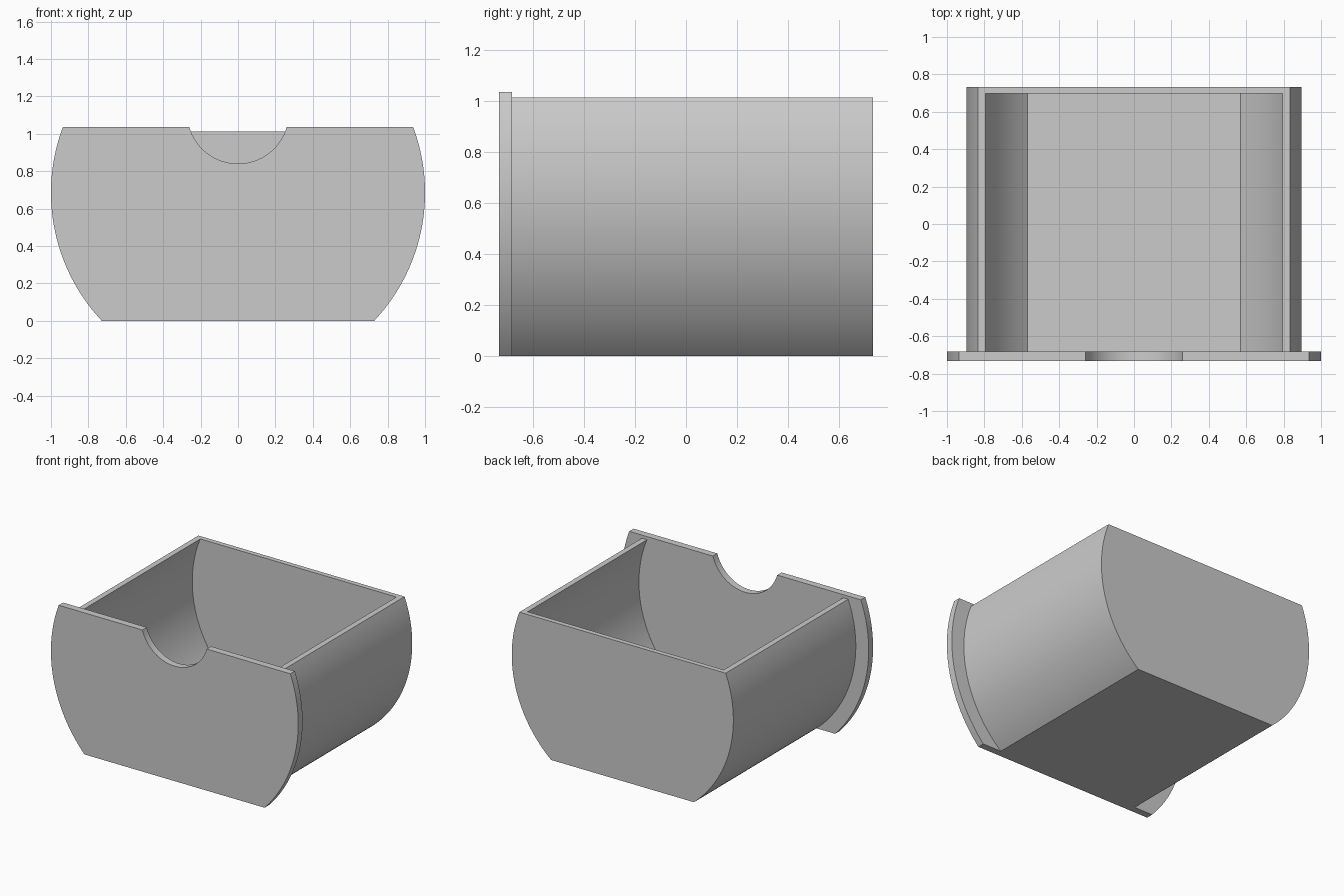
import bpy, bmesh, math

if "Cube" in bpy.data.objects:
    bpy.data.objects.remove(bpy.data.objects["Cube"])

ZC = 0.685  # height of the common centre of the round sides

grey = bpy.data.materials.new("light grey")
grey.diffuse_color = (0.6, 0.6, 0.6, 1)
grey.use_nodes = True
grey.node_tree.nodes["Principled BSDF"].inputs["Base Color"].default_value = grey.diffuse_color


def arc(r, cz, a0, a1, n):
    return [(r * math.cos(a0 + (a1 - a0) * i / n), cz + r * math.sin(a0 + (a1 - a0) * i / n))
            for i in range(n + 1)]


def barrel(r, bottom, top, n=40):
    """Circle cut flat at the bottom and top, as right and left arcs."""
    a0, a1 = math.asin((bottom - ZC) / r), math.asin((top - ZC) / r)
    right = arc(r, ZC, a0, a1, n)
    return right, [(-x, z) for x, z in reversed(right)]


def extrude(name, profile, y0, y1):
    bm = bmesh.new()
    face = bm.faces.new([bm.verts.new((x, y0, z)) for x, z in profile])
    ext = bmesh.ops.extrude_face_region(bm, geom=[face])
    moved = [v for v in ext["geom"] if isinstance(v, bmesh.types.BMVert)]
    bmesh.ops.translate(bm, verts=moved, vec=(0, y1 - y0, 0))
    bmesh.ops.recalc_face_normals(bm, faces=bm.faces)
    mesh = bpy.data.meshes.new(name)
    bm.to_mesh(mesh)
    bm.free()
    mesh.materials.append(grey)
    obj = bpy.data.objects.new(name, mesh)
    bpy.context.collection.objects.link(obj)
    return obj


def smooth(obj):
    bpy.ops.object.select_all(action='DESELECT')
    bpy.context.view_layer.objects.active = obj
    obj.select_set(True)
    bpy.ops.object.shade_smooth_by_angle(angle=math.radians(25))


# Drawer body: rounded sides, flat floor and back wall, open top and front
right, left = barrel(0.896, 0, 1.012)
body = extrude("drawer_body", right + left, -0.682, 0.733)
right, left = barrel(0.858, 0.043, 1.1)
cutter = extrude("cavity_cutter", right + left, -0.8, 0.697)
cut = body.modifiers.new("cavity", 'BOOLEAN')
cut.operation, cut.solver, cut.object = 'DIFFERENCE', 'EXACT', cutter
bpy.context.view_layer.objects.active = body
bpy.ops.object.modifier_apply(modifier=cut.name)
bpy.data.objects.remove(cutter)
smooth(body)

# Front panel: wider plate with a round finger notch in its top edge
right, left = barrel(1.0, 0, 1.035)
notch_r, notch_z = 0.271, 1.111
a = math.asin((1.035 - notch_z) / notch_r)
notch = arc(notch_r, notch_z, math.pi - a, 2 * math.pi + a, 32)
panel = extrude("front_panel", right + notch[::-1] + left, -0.733, -0.682)
smooth(panel)
